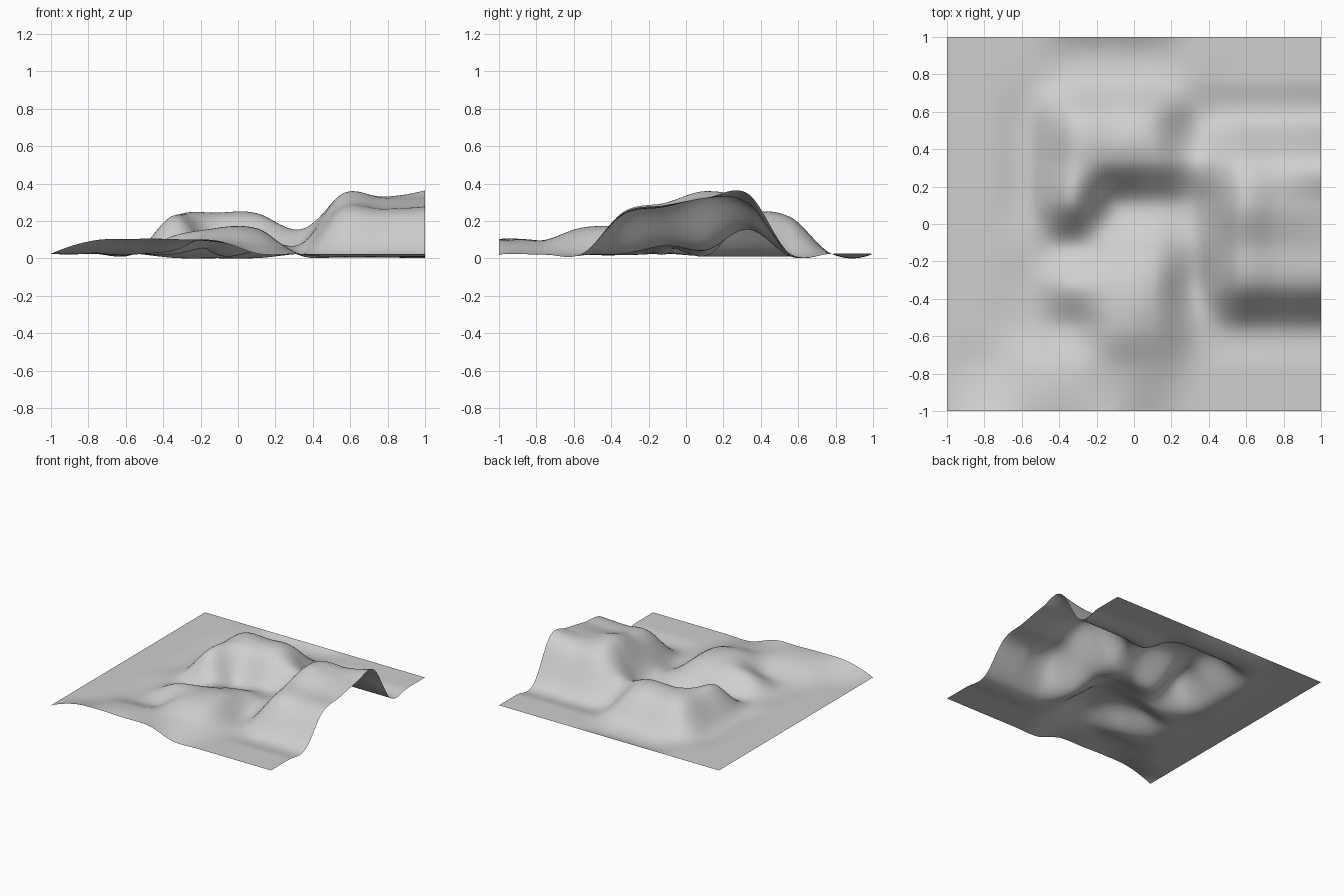
import bpy
import bmesh

old_cube = bpy.data.objects.get("Cube")
if old_cube:
    bpy.data.objects.remove(old_cube, do_unlink=True)

HALF = 1.0          # half the side of the square sheet
SEGMENTS = 108      # mesh divisions per side
BASE = 0.03         # height of the flat ground
UNIT = 0.01         # height step used in the control rows

# Control heights over the ground: one row per y from front to back, x left to right
ROWS = [
    [0, 7, 8, 7.5, 7, 0, 0, 0, 0, 0],        # front edge swell
    [0, 1, 6, 7, 7, 5, 0, 0, 0, 0],
    [0, 0, 0, 2, 13, 12, 0, 0, 0, 0],        # front hill
    [0, 0, 0, 10, 13, 13, 0, 21, 21, 22],    # long ridge starts
    [0, 0, 0, 0, 5, 8, 5, 26, 25, 26],
    [0, 0, 0, 19, 0, 2, 5, 32, 30, 30],      # spur of the back hill
    [0, 0, 0, 20, 20, 20, 13, 26, 27, 32],   # back hill and saddle
    [0, 0, 0, 18, 19, 18, 0, 0, 0, 0],
    [0, 0, 0, 0, 0, 0, 0, 0, 0, 0],
    [0, 0, 0, 0, 0, 0, 0, 0, 0, 0],          # back edge
]


def padded(values):
    """Extend a row at both ends along a parabola."""
    a, b, c = values[:3]
    x, y, z = values[-3:]
    return [3 * a - 3 * b + c] + list(values) + [3 * z - 3 * y + x]


def smooth_sample(values, position):
    """Smooth cubic through evenly spaced values, position from -HALF to HALF."""
    last = len(values) - 1
    u = (position + HALF) / (2 * HALF) * last
    i = max(0, min(int(u), last - 1))
    t = u - i
    a, b, c, d = padded(values)[i:i + 4]
    slope_in, slope_out = (c - a) / 2, (d - b) / 2
    bend = 3 * (c - b) - 2 * slope_in - slope_out
    twist = 2 * (b - c) + slope_in + slope_out
    return b + t * (slope_in + t * (bend + t * twist))


def height(x, y):
    column = [smooth_sample(row, x) for row in ROWS]
    return BASE + UNIT * smooth_sample(column, y)


def make_material(name, colour):
    material = bpy.data.materials.new(name)
    material.use_nodes = True
    material.diffuse_color = colour
    for node in material.node_tree.nodes:
        if node.type == "BSDF_PRINCIPLED":
            node.inputs["Base Color"].default_value = colour
    return material


# Open sheet raised into hills
bm = bmesh.new()
bmesh.ops.create_grid(bm, x_segments=SEGMENTS, y_segments=SEGMENTS, size=HALF)
for vert in bm.verts:
    vert.co.z = height(vert.co.x, vert.co.y)

# Rest the lowest hollow on the floor
lowest = min(vert.co.z for vert in bm.verts)
for vert in bm.verts:
    vert.co.z -= lowest
for face in bm.faces:
    face.smooth = True
bmesh.ops.recalc_face_normals(bm, faces=bm.faces)
if sum(face.normal.z for face in bm.faces) < 0:
    bmesh.ops.reverse_faces(bm, faces=bm.faces)

mesh = bpy.data.meshes.new("terrain")
bm.to_mesh(mesh)
bm.free()
terrain = bpy.data.objects.new("terrain", mesh)
bpy.context.collection.objects.link(terrain)
mesh.materials.append(make_material("light grey", (0.62, 0.62, 0.62, 1)))
